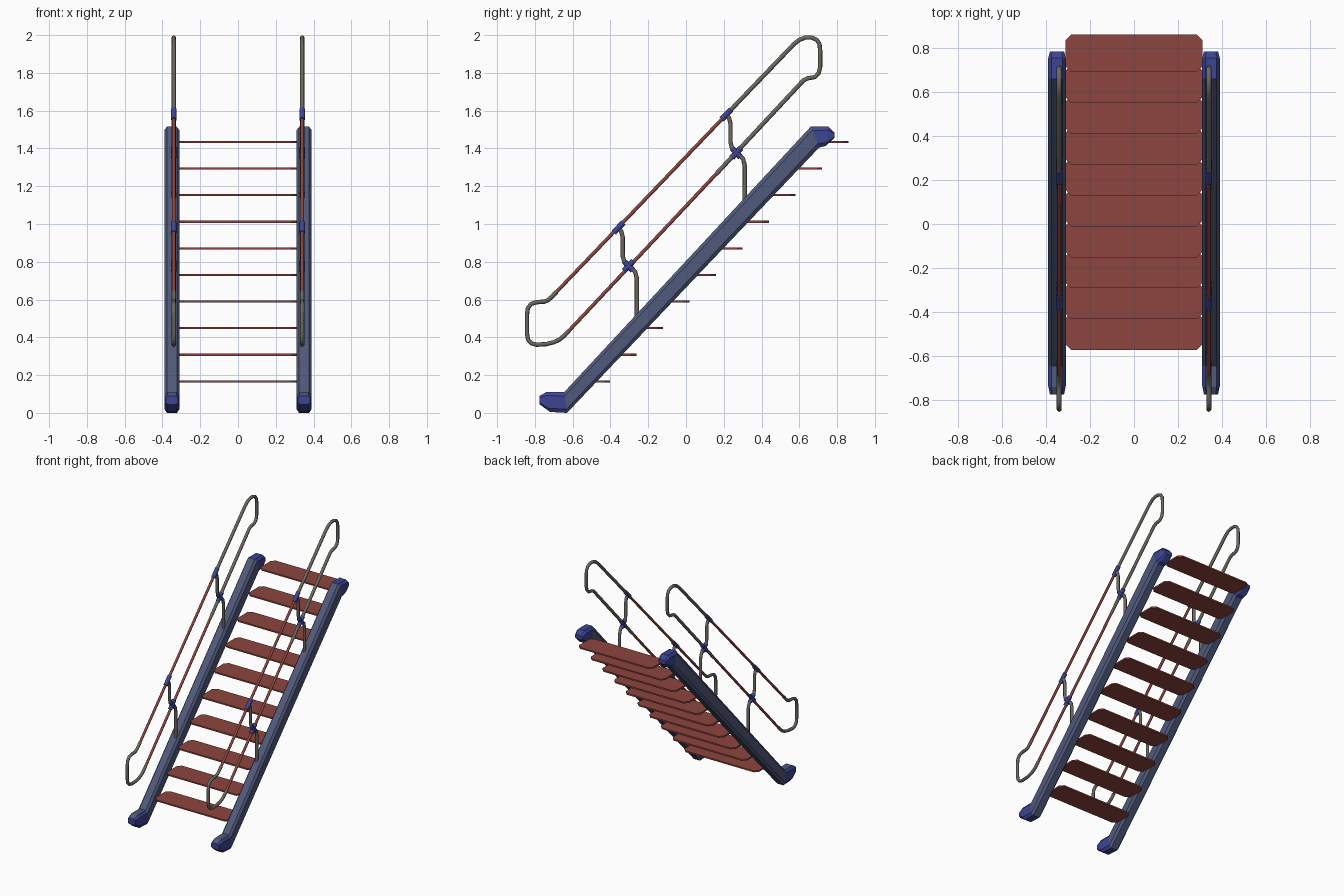
import bpy, bmesh, math
from mathutils import Vector

cube = bpy.data.objects.get("Cube")
if cube:
    bpy.data.objects.remove(cube, do_unlink=True)


def material(name, rgb):
    m = bpy.data.materials.new(name)
    m.use_nodes = True
    m.diffuse_color = (*rgb, 1)
    bsdf = next(n for n in m.node_tree.nodes if n.type == 'BSDF_PRINCIPLED')
    bsdf.inputs["Base Color"].default_value = (*rgb, 1)
    return m


RED = material("dull_red", (0.27, 0.06, 0.05))
SLATE = material("slate_blue", (0.08, 0.10, 0.20))
BLUE = material("bright_blue", (0.048, 0.06, 0.29))
GREY = material("warm_grey", (0.15, 0.14, 0.115))


def add_mesh(name, bm, mats):
    bmesh.ops.recalc_face_normals(bm, faces=bm.faces)
    mesh = bpy.data.meshes.new(name)
    bm.to_mesh(mesh)
    bm.free()
    for m in mats:
        mesh.materials.append(m)
    obj = bpy.data.objects.new(name, mesh)
    bpy.context.collection.objects.link(obj)
    return obj


def tube(name, x, path, radius, mat):
    """Round tube along (y, z) points in the plane at x."""
    curve = bpy.data.curves.new(name + "_path", 'CURVE')
    curve.dimensions = '3D'
    curve.bevel_depth = radius
    curve.bevel_resolution = 2
    curve.use_fill_caps = True
    spline = curve.splines.new('POLY')
    spline.points.add(len(path) - 1)
    for p, (y, z) in zip(spline.points, path):
        p.co = (x, y, z, 1)
    temp = bpy.data.objects.new(name + "_temp", curve)
    bpy.context.collection.objects.link(temp)
    bpy.context.view_layer.update()
    deps = bpy.context.evaluated_depsgraph_get()
    mesh = bpy.data.meshes.new_from_object(temp.evaluated_get(deps))
    bpy.data.objects.remove(temp, do_unlink=True)
    mesh.materials.clear()
    mesh.materials.append(mat)
    obj = bpy.data.objects.new(name, mesh)
    bpy.context.collection.objects.link(obj)
    bpy.ops.object.select_all(action='DESELECT')
    obj.select_set(True)
    bpy.context.view_layer.objects.active = obj
    bpy.ops.object.shade_smooth_by_angle(angle=math.radians(50))
    return obj


# Stringer stations: upper point, lower point, half width
STATIONS = [
    ((-0.775, 0.09), (-0.775, 0.045), 0.032),
    ((-0.74, 0.11), (-0.72, 0.005), 0.04),
    ((-0.645, 0.11), (-0.63, 0.0), 0.04),
    ((0.66, 1.515), (0.705, 1.405), 0.04),
    ((0.755, 1.515), (0.74, 1.413), 0.04),
    ((0.785, 1.485), (0.785, 1.455), 0.032),
]
# Eight-sided section: width factor, height factor
SECTION = [(0.65, 1), (1, 0.82), (1, 0.18), (0.65, 0),
           (-0.65, 0), (-1, 0.18), (-1, 0.82), (-0.65, 1)]


def stringer(name, x):
    bm = bmesh.new()
    rings = []
    for up, low, w in STATIONS:
        up, low = Vector(up), Vector(low)
        ring = []
        for fx, t in SECTION:
            p = low.lerp(up, t)
            ring.append(bm.verts.new((x + fx * w, p.x, p.y)))
        rings.append(ring)
    n = len(SECTION)
    for s in range(len(rings) - 1):
        for i in range(n):
            j = (i + 1) % n
            f = bm.faces.new((rings[s][i], rings[s][j], rings[s + 1][j], rings[s + 1][i]))
            # end caps are blue, except the top of the foot
            foot_top = s < 2 and i == n - 1
            f.material_index = 0 if s == 2 or foot_top else 1
    for ring in (rings[0], rings[-1]):
        bm.faces.new(ring).material_index = 1
    return add_mesh(name, bm, [SLATE, BLUE])


def tread(name, y, z):
    """Thin board with clipped corners."""
    w, d, c, t = 0.312, 0.085, 0.026, 0.011
    outline = [(w, d - c), (w - c, d), (c - w, d), (-w, d - c),
               (-w, c - d), (c - w, -d), (w - c, -d), (w, c - d)]
    bm = bmesh.new()
    face = bm.faces.new([bm.verts.new((px, y + py, z - t / 2)) for px, py in outline])
    top = bmesh.ops.extrude_face_region(bm, geom=[face])["geom"]
    bmesh.ops.translate(bm, vec=(0, 0, t), verts=[v for v in top if isinstance(v, bmesh.types.BMVert)])
    return add_mesh(name, bm, [RED])


# Treads
for i in range(10):
    tread(f"tread_{i + 1}", -0.488 + 0.1405 * i, 0.167 + 0.1408 * i)

# Handrail paths as (y, z)
UPPER_CLAMP, LOWER_CLAMP = Vector((0.214, 1.58)), Vector((0.267, 1.377))
UPPER_LOW_END, LOWER_LOW_END = (-0.71, 0.615), (-0.643, 0.41)
LOWER_JOINT = (0.16, 1.265)
BOTTOM_LOOP = [(-0.685, 0.641), UPPER_LOW_END, (-0.73, 0.597), (-0.75, 0.589), (-0.79, 0.586),
               (-0.82, 0.577), (-0.837, 0.555), (-0.842, 0.52), (-0.842, 0.42),
               (-0.836, 0.388), (-0.818, 0.368), (-0.79, 0.361), (-0.74, 0.364),
               (-0.70, 0.374), (-0.67, 0.388), LOWER_LOW_END, (-0.62, 0.435)]
TOP_LOOP = [tuple(UPPER_CLAMP), (0.57, 1.951), (0.60, 1.975), (0.632, 1.987), (0.665, 1.987),
            (0.692, 1.975), (0.707, 1.952), (0.71, 1.92), (0.71, 1.83), (0.702, 1.798),
            (0.683, 1.778), (0.643, 1.771), (0.622, 1.76), (0.60, 1.737), LOWER_JOINT]
# Post relative to its upper clamp
POST = [(0, 0), (0.014, -0.02), (0.022, -0.05), (0.022, -0.15), (0.03, -0.18),
        (0.053, -0.203), (0.088, -0.235), (0.097, -0.27), (0.097, -0.47)]
RAIL_DIR = Vector((0.69, 0.724))
CROSS_DIR = Vector((0.7, -0.71))
STEP = Vector((-0.571, -0.599))


def sleeve(name, x, centre, direction, half, radius):
    ends = [tuple(centre - direction * half), tuple(centre + direction * half)]
    tube(name, x, ends, radius, BLUE)


for side, s in (("left", 1), ("right", -1)):
    stringer(f"{side}_stringer", 0.35 * s)
    x = 0.34 * s
    # Rails: grey end loops joined by red rods
    tube(f"{side}_rail_bottom_loop", x, BOTTOM_LOOP, 0.0115, GREY)
    tube(f"{side}_rail_top_loop", x, TOP_LOOP, 0.0115, GREY)
    tube(f"{side}_upper_rod", x, [UPPER_LOW_END, tuple(UPPER_CLAMP)], 0.0095, RED)
    tube(f"{side}_lower_rod", x, [LOWER_LOW_END, LOWER_JOINT], 0.0095, RED)
    # Posts and their clamps
    for k, place in enumerate(("top", "bottom")):
        shift = STEP * k
        base = UPPER_CLAMP + shift
        tube(f"{side}_{place}_post", x, [tuple(base + Vector(p)) for p in POST], 0.0115, GREY)
        sleeve(f"{side}_{place}_upper_clamp", x, base, RAIL_DIR, 0.037, 0.0155)
        mid = LOWER_CLAMP + shift
        sleeve(f"{side}_{place}_lower_clamp", x, mid, RAIL_DIR, 0.036, 0.0155)
        sleeve(f"{side}_{place}_post_clamp", x, mid, CROSS_DIR, 0.032, 0.0155)
